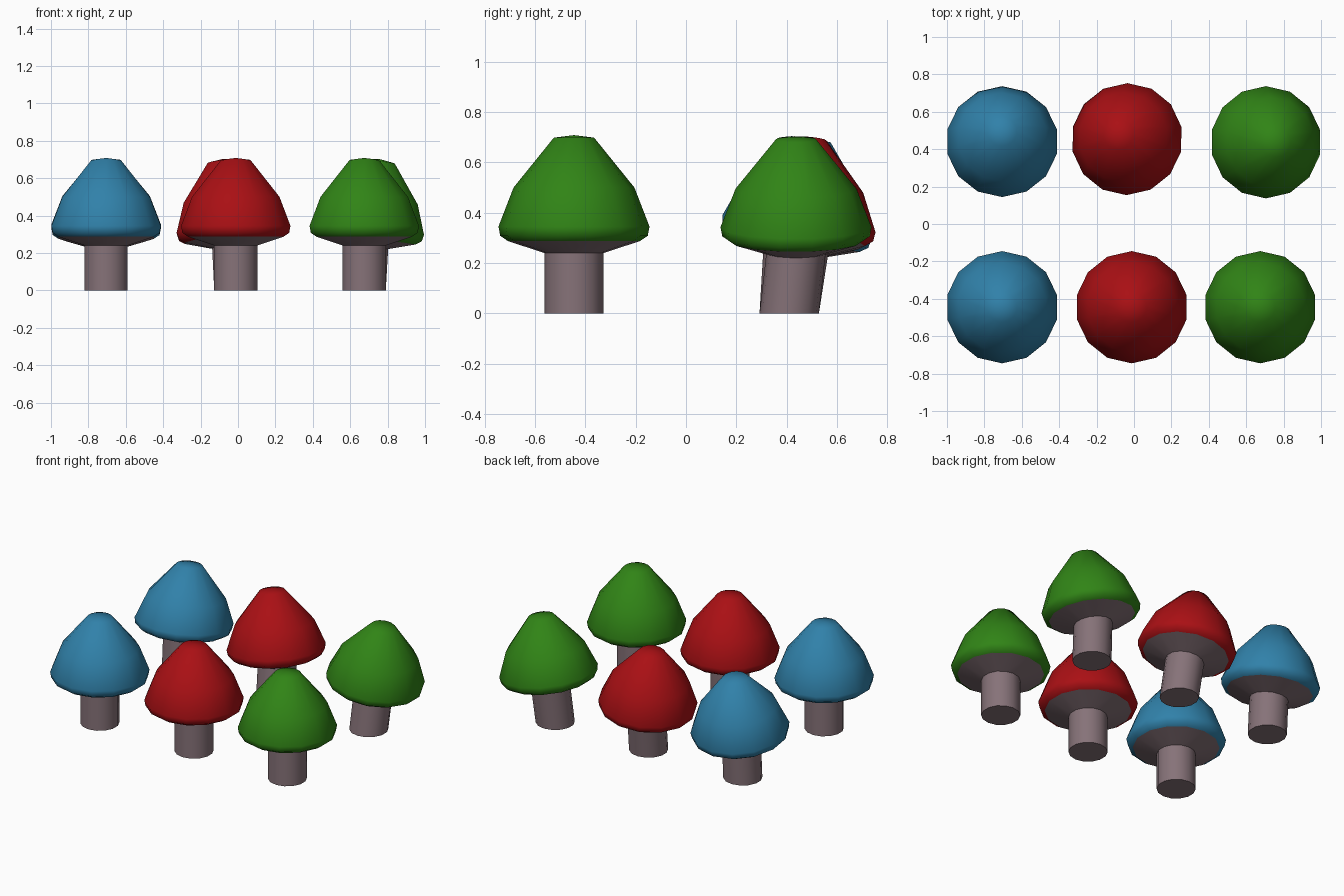
import bpy, bmesh, math
from mathutils import Matrix, Vector

if "Cube" in bpy.data.objects:
    bpy.data.objects.remove(bpy.data.objects["Cube"])

SIDES = 14
PIVOT = 0.15  # height on the stem where the mushroom starts leaning

CAP = [(0.262, 0.287), (0.293, 0.308), (0.3, 0.345), (0.24, 0.5), (0.08, 0.698), (0.0, 0.708)]
STEM = [(0.0, 0.0), (0.118, 0.0), (0.118, 0.24), (0.262, 0.287)]


def material(name, rgb):
    m = bpy.data.materials.new(name)
    m.diffuse_color = (*rgb, 1)
    m.use_nodes = True
    m.node_tree.nodes["Principled BSDF"].inputs["Base Color"].default_value = m.diffuse_color
    return m


def lathe(name, profile, mat, base, lean):
    """Revolve a profile; everything above the foot follows the lean matrix."""
    bm = bmesh.new()
    rings = []
    for r, z in profile:
        n = SIDES if r > 0 else 1
        ring = []
        for i in range(n):
            a = math.pi / 2 + 2 * math.pi * i / n
            p = Vector((r * math.cos(a), r * math.sin(a), z))
            if z > 0:
                p = lean @ p
            ring.append(bm.verts.new(p + Vector((*base, 0))))
        rings.append(ring)
    for lo, hi in zip(rings, rings[1:]):
        for i in range(SIDES):
            j = (i + 1) % SIDES
            if len(lo) == 1:
                bm.faces.new((lo[0], hi[j], hi[i]))
            elif len(hi) == 1:
                bm.faces.new((lo[i], lo[j], hi[0]))
            else:
                bm.faces.new((lo[i], lo[j], hi[j], hi[i]))
    me = bpy.data.meshes.new(name)
    bm.to_mesh(me)
    bm.free()
    me.materials.append(mat)
    ob = bpy.data.objects.new(name, me)
    bpy.context.collection.objects.link(ob)
    bpy.ops.object.select_all(action='DESELECT')
    ob.select_set(True)
    bpy.context.view_layer.objects.active = ob
    bpy.ops.object.shade_smooth_by_angle(angle=math.radians(50))


stem_mat = material("stem", (0.24, 0.17, 0.19))
blue = material("blue_cap", (0.03, 0.22, 0.40))
red = material("red_cap", (0.40, 0.005, 0.007))
green = material("green_cap", (0.03, 0.23, 0.008))

# name, colour, foot position, lean towards x and y in degrees, cap shift in y
mushrooms = [
    ("front_blue", blue, (-0.705, -0.445), 0, 0, 0),
    ("front_red", red, (-0.012, -0.445), 0, 0, 0),
    ("front_green", green, (0.675, -0.445), 0, 0, 0),
    ("back_blue", blue, (-0.705, 0.41), 0, 9, 0),
    ("back_red", red, (-0.012, 0.41), -7.5, 4, 0.03),
    ("back_green", green, (0.675, 0.41), 9, 0, 0.027),
]
for name, mat, base, lx, ly, dy in mushrooms:
    lean = (Matrix.Translation((0, dy, PIVOT))
            @ Matrix.Rotation(math.radians(lx), 4, 'Y')
            @ Matrix.Rotation(math.radians(-ly), 4, 'X')
            @ Matrix.Translation((0, 0, -PIVOT)))
    lathe(name + "_mushroom_stem", STEM, stem_mat, base, lean)
    lathe(name + "_mushroom_cap", CAP, mat, base, lean)
